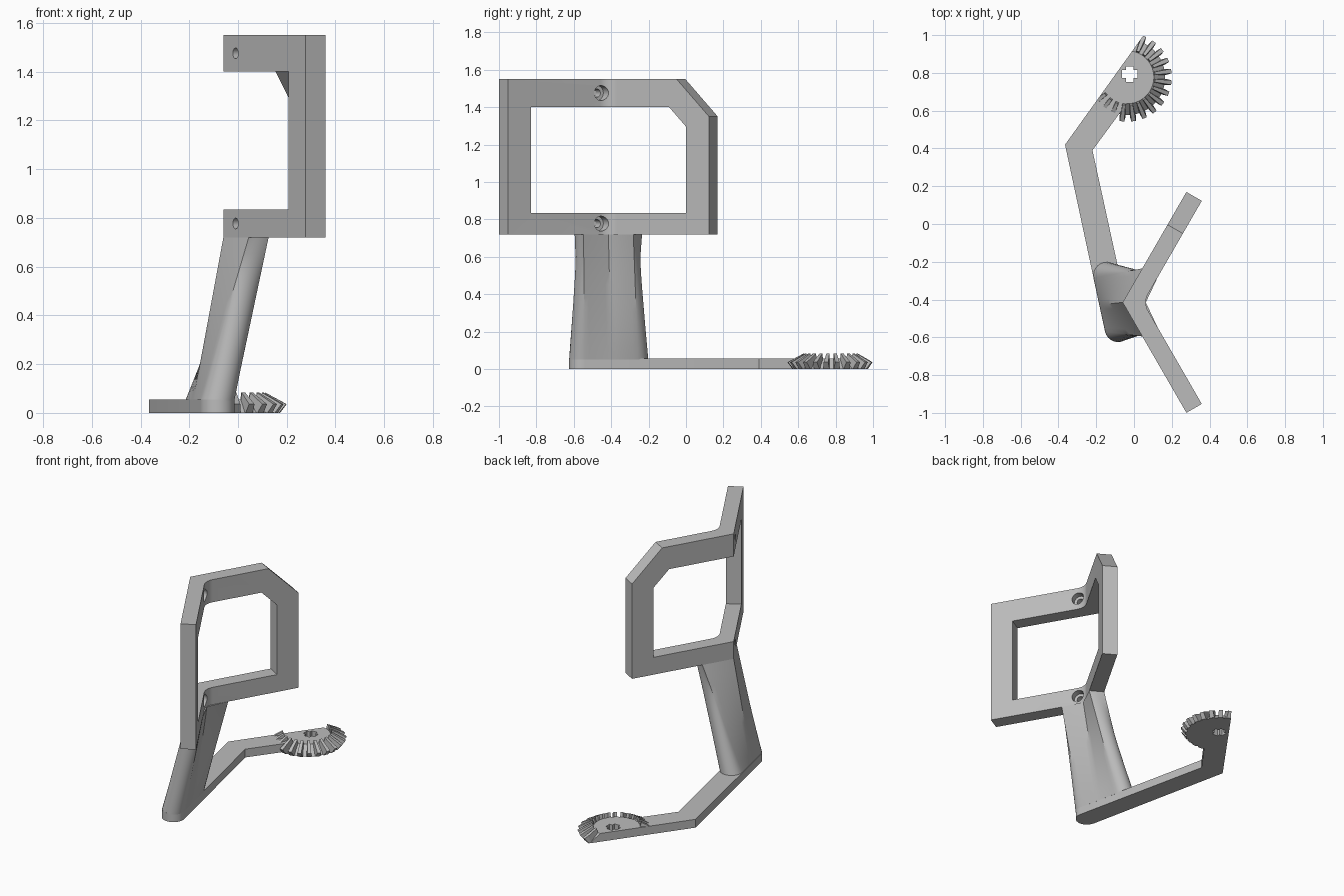
import bpy, bmesh, math
from mathutils import Vector

if "Cube" in bpy.data.objects:
    bpy.data.objects.remove(bpy.data.objects["Cube"])

grey = bpy.data.materials.new("plain grey")
grey.use_nodes = True
grey.diffuse_color = (0.5, 0.5, 0.5, 1)
grey.node_tree.nodes["Principled BSDF"].inputs["Base Color"].default_value = (0.5, 0.5, 0.5, 1)


def finish(name, bm):
    bmesh.ops.recalc_face_normals(bm, faces=bm.faces)
    mesh = bpy.data.meshes.new(name)
    bm.to_mesh(mesh)
    bm.free()
    mesh.materials.append(grey)
    ob = bpy.data.objects.new(name, mesh)
    bpy.context.collection.objects.link(ob)
    return ob


def loft(bm, rings):
    """Skin a list of equal closed rings and cap both ends."""
    rows = [[bm.verts.new(p) for p in ring] for ring in rings]
    n = len(rows[0])
    for low, high in zip(rows, rows[1:]):
        for i in range(n):
            j = (i + 1) % n
            bm.faces.new((low[i], low[j], high[j], high[i]))
    bm.faces.new(rows[0][::-1])
    bm.faces.new(rows[-1])


def solid(name, *rings):
    bm = bmesh.new()
    loft(bm, rings)
    return finish(name, bm)


def flat(points, z):
    return [Vector((p[0], p[1], z)) for p in points]


def cut(target, cutters):
    for c in cutters:
        mod = target.modifiers.new("cut", "BOOLEAN")
        mod.operation, mod.solver, mod.object = "DIFFERENCE", "EXACT", c
    bpy.context.view_layer.update()
    graph = bpy.context.evaluated_depsgraph_get()
    mesh = bpy.data.meshes.new_from_object(target.evaluated_get(graph))
    target.modifiers.clear()
    target.data = mesh


def smooth(ob):
    bpy.ops.object.select_all(action="DESELECT")
    ob.select_set(True)
    bpy.context.view_layer.objects.active = ob
    bpy.ops.object.shade_smooth_by_angle(angle=math.radians(28))


# Wing coordinates: s along a wing, t from its outer to its inner face
CORNER = Vector((-0.06, -0.415, 0))
C60, S60 = 0.5, math.sqrt(3) / 2
THICK, LENGTH = 0.094, 0.675
INNER = THICK / math.tan(math.radians(60))
FRONT, BACK = -1, 1


def wing(side, s, t, z=0):
    return CORNER + Vector((s * C60 + t * S60, side * (s * S60 - t * C60), z))


def wing_prism(name, side, profile, t0, t1):
    return solid(name, *[[wing(side, s, t, z) for s, z in profile] for t in (t0, t1)])


# V-shaped frame with a rounded inner corner
FILLET = 0.09
centre_x = CORNER.x + THICK / S60 + FILLET / S60
fillet = [(centre_x - FILLET * math.cos(a), CORNER.y + FILLET * math.sin(a))
          for a in [math.radians(-30 + 6 * i) for i in range(11)]]
plan = [CORNER, wing(FRONT, LENGTH, 0), wing(FRONT, LENGTH, THICK)] + fillet + \
       [wing(BACK, LENGTH, THICK), wing(BACK, LENGTH, 0)]
BOTTOM, TOP = 0.72, 1.55
frame = solid("frame", flat(plan, BOTTOM), flat(plan, TOP))

# Openings, chamfered corner and counterbored screw holes
low, high, reach = 0.835, 1.4, 0.533
front_opening = [(-0.1, low), (reach, low), (reach, high), (-0.1, high)]
back_opening = [(-0.1, low), (reach, low), (reach, high - 0.104), (reach - 0.104, high), (-0.1, high)]
chamfer = [(LENGTH - 0.2, TOP), (LENGTH, TOP - 0.2), (LENGTH + 0.2, TOP - 0.4), (LENGTH + 0.2, TOP + 0.2),
           (LENGTH - 0.4, TOP + 0.2)]


def disc(z, r):
    return [(0.1 + r * math.cos(math.tau * i / 32), z + r * math.sin(math.tau * i / 32)) for i in range(32)]


cutters = [wing_prism("front_opening_cutter", FRONT, front_opening, -0.1, 0.2),
           wing_prism("back_opening_cutter", BACK, back_opening, -0.1, 0.2),
           wing_prism("chamfer_cutter", BACK, chamfer, -0.1, 0.2)]
for z in (1.475, 0.777):
    cutters.append(wing_prism("screw_cutter", FRONT, disc(z, 0.022), -0.1, 0.08))
    cutters.append(wing_prism("counterbore_cutter", FRONT, disc(z, 0.04), 0.05, 0.16))
cut(frame, cutters)
smooth(frame)

# Arm plan: rounded front end, one bend, ends under the gear
PLATE = 0.055
R = 0.07
along = Vector((-0.211, 0.977, 0)).normalized()
right = Vector((along.y, -along.x, 0))
foot_front = Vector((-0.085, -0.555, 0))
foot_back = foot_front + along * 0.29
hub = Vector((-0.035, 0.777, 0))
slant = Vector((0.582, 0.813, 0)).normalized()
away = Vector((-slant.y, slant.x, 0))


def arc(centre, sign, steps=12):
    """Half circle, from left to right at the front and right to left at the back."""
    return [centre + R * sign * (-right * math.cos(math.pi * i / steps) - along * math.sin(math.pi * i / steps))
            for i in range(steps + 1)]


arm_plan = arc(foot_front, 1) + [Vector((-0.22, 0.39, 0)), hub - away * 0.08,
                                 hub + away * 0.06, Vector((-0.365, 0.42, 0))]
arm = solid("arm", flat(arm_plan, 0), flat(arm_plan, PLATE))


# Stem: rounded foot lofted into a short V section
def trace(corners, steps):
    out = []
    for k, n in enumerate(steps):
        a, b = corners[k], corners[(k + 1) % len(corners)]
        out += [a.lerp(b, i / n) for i in range(n)]
    return out


middle = (foot_front + foot_back) / 2
left_mid, right_mid = middle - right * R, middle + right * R
front_arc, back_arc = arc(foot_front, 1), arc(foot_back, -1)
foot = (trace([left_mid, front_arc[0]], [6]) + front_arc[:-1]
        + trace([front_arc[-1], right_mid], [6]) + trace([right_mid, back_arc[0]], [6])
        + back_arc[:-1] + trace([back_arc[-1], left_mid], [6]))
STEM = 0.208
inner_corner = wing(FRONT, INNER, THICK) + Vector((0.014, 0, 0))
neck = trace([CORNER, wing(FRONT, STEM, 0), wing(FRONT, STEM, THICK), inner_corner,
              wing(BACK, STEM, THICK), wing(BACK, STEM, 0)], [6, 12, 6, 6, 12, 6])
foot, neck = flat(foot, PLATE - 0.005), flat(neck, BOTTOM)
stem = solid("stem", *[[a.lerp(b, k / 10) for a, b in zip(foot, neck)] for k in range(11)])
smooth(stem)


# Bevel gear sector, trimmed along the straight edge of the arm
def trim(bm):
    geom = bm.verts[:] + bm.edges[:] + bm.faces[:]
    bmesh.ops.bisect_plane(bm, geom=geom, plane_co=hub + away * 0.06, plane_no=away, clear_outer=True)
    bmesh.ops.holes_fill(bm, edges=[e for e in bm.edges if e.is_boundary])


def ring(r, z, n=72):
    return [hub + Vector((r * math.cos(math.tau * i / n), r * math.sin(math.tau * i / n), z)) for i in range(n)]


bm = bmesh.new()
loft(bm, [ring(0.2, 0), ring(0.14, PLATE)])
trim(bm)
gear_body = finish("gear_body", bm)

bm = bmesh.new()
tooth = [(0.13, 0.01, 0.01), (0.148, 0.083, 0.008), (0.235, 0.036, 0.012), (0.207, 0, 0.016)]
for k in range(15):
    a = math.radians(68 - 15 * k)
    out, side = Vector((math.cos(a), math.sin(a), 0)), Vector((-math.sin(a), math.cos(a), 0))
    loft(bm, [[hub + out * r + side * w * sign + Vector((0, 0, z)) for r, z, w in tooth] for sign in (-1, 1)])
trim(bm)
gear_teeth = finish("gear_teeth", bm)

# Cross-shaped axle hole
w, l = 0.02, 0.041
axle = Vector((-0.022, 0.794, 0))
cross = [axle + Vector(p + (0,)) for p in
         [(l, -w), (l, w), (w, w), (w, l), (-w, l), (-w, w), (-l, w), (-l, -w), (-w, -w), (-w, -l), (w, -l), (w, -w)]]
axle_cutter = solid("axle_cutter", flat(cross, -0.1), flat(cross, 0.2))
for part in (arm, gear_body):
    cut(part, [axle_cutter])
smooth(arm)
smooth(gear_body)

for c in cutters + [axle_cutter]:
    c.hide_render = True
    c.hide_set(True)
